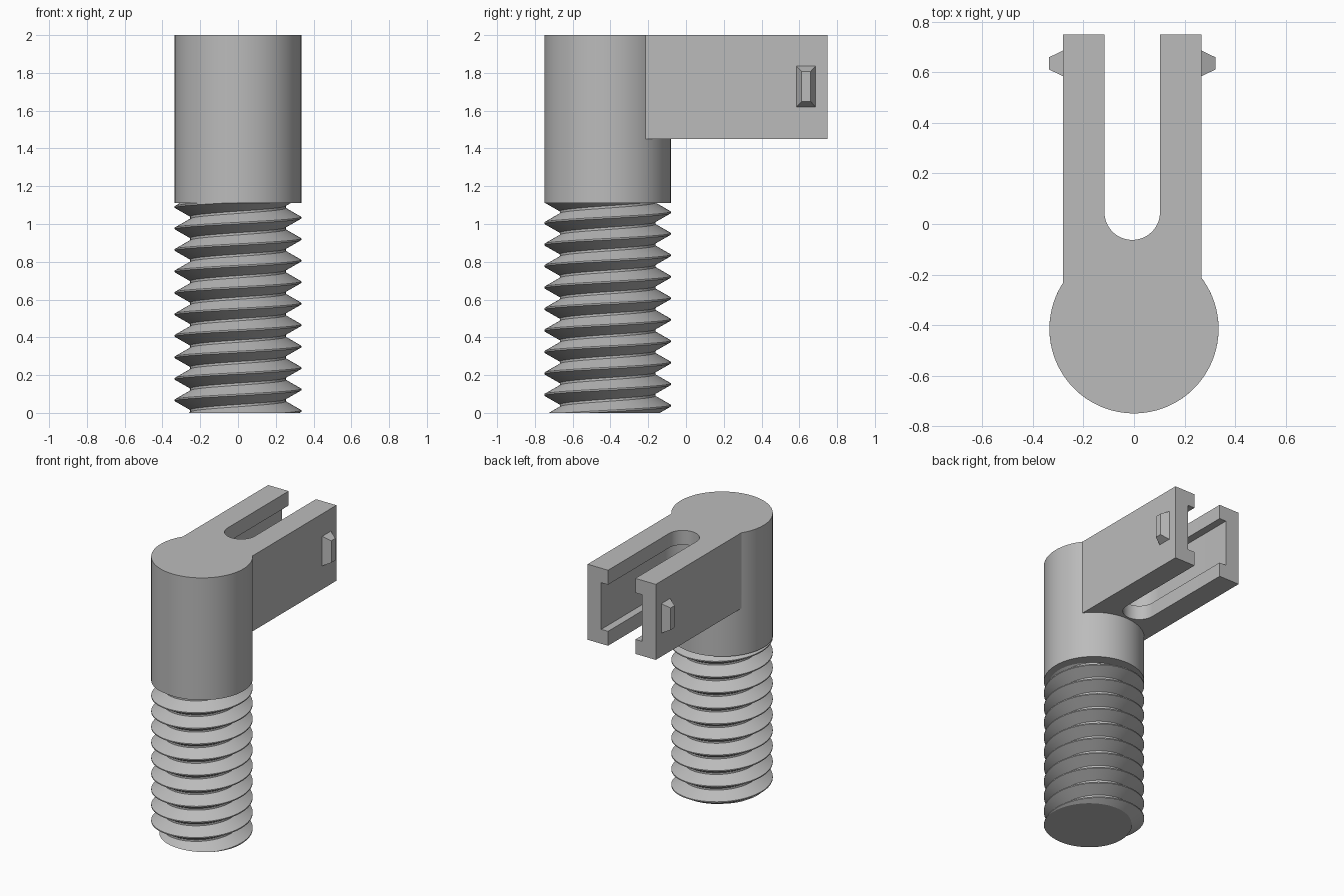
import bpy, bmesh, math
from mathutils import Vector

cube = bpy.data.objects.get("Cube")
if cube:
    bpy.data.objects.remove(cube, do_unlink=True)

grey = bpy.data.materials.new("plain grey")
grey.use_nodes = True
grey.diffuse_color = (0.5, 0.5, 0.5, 1)
grey.node_tree.nodes["Principled BSDF"].inputs["Base Color"].default_value = (0.5, 0.5, 0.5, 1)

AXIS_Y, RADIUS, HEAD_Z = -0.415, 0.335, 1.11
ARM_X, ARM_HALF, ARM_Z, ARM_END = -0.007, 0.275, 1.45, 0.75
SLOT_Y = 0.047


def finish(name, bm):
    bmesh.ops.recalc_face_normals(bm, faces=bm.faces)
    mesh = bpy.data.meshes.new(name)
    bm.to_mesh(mesh)
    bm.free()
    obj = bpy.data.objects.new(name, mesh)
    bpy.context.collection.objects.link(obj)
    mesh.materials.append(grey)
    return obj


def activate(obj):
    bpy.ops.object.select_all(action='DESELECT')
    obj.select_set(True)
    bpy.context.view_layer.objects.active = obj


def prism(name, outline, z0, z1):
    bm = bmesh.new()
    face = bm.faces.new([bm.verts.new((x, y, z0)) for x, y in outline])
    top = bmesh.ops.extrude_face_region(bm, geom=[face])["geom"]
    verts = [v for v in top if isinstance(v, bmesh.types.BMVert)]
    bmesh.ops.translate(bm, verts=verts, vec=(0, 0, z1 - z0))
    return finish(name, bm)


def arc(cx, cy, r, start, end, n):
    angles = [start + (end - start) * i / n for i in range(n + 1)]
    return [(cx + r * math.cos(a), cy + r * math.sin(a)) for a in angles]


def slot(name, r, z0, z1):
    outline = arc(ARM_X, SLOT_Y, r, math.pi, 2 * math.pi, 32)
    return prism(name, outline + [(ARM_X + r, 1), (ARM_X - r, 1)], z0, z1)


def combine(obj, other, operation):
    other.hide_render = True
    mod = obj.modifiers.new(operation.lower(), 'BOOLEAN')
    mod.operation, mod.object, mod.solver = operation, other, 'EXACT'
    activate(obj)
    bpy.ops.object.modifier_apply(modifier=mod.name)
    bpy.data.objects.remove(other, do_unlink=True)


# Round head joined to the forked arm
head = prism("head_and_arm", arc(0, AXIS_Y, RADIUS, 0, 2 * math.pi, 96)[:-1], HEAD_Z, 2)
xl, xr = ARM_X - ARM_HALF, ARM_X + ARM_HALF
arm = prism("arm", [(xl, AXIS_Y), (xr, AXIS_Y), (xr, ARM_END), (xl, ARM_END)], ARM_Z, 2)
combine(head, arm, 'UNION')

# Open slot and the wider channel between its lips
combine(head, slot("slot_cutter", 0.11, 1.3, 2.2), 'DIFFERENCE')
combine(head, slot("channel_cutter", 0.165, 1.555, 1.895), 'DIFFERENCE')
activate(head)
bpy.ops.object.shade_smooth_by_angle(angle=math.radians(25))

# Tapered catches on the outer sides of the fork
for side, name in ((1, "left_catch"), (-1, "right_catch")):
    bm = bmesh.new()
    bmesh.ops.create_cube(bm, size=1)
    for v in bm.verts:
        outer = v.co.x > 0
        v.co = Vector((ARM_X + side * (ARM_HALF + (0.055 if outer else -0.01)),
                       0.636 + v.co.y * (0.048 if outer else 0.11),
                       1.728 + v.co.z * (0.16 if outer else 0.225)))
    finish(name, bm)

# Helical screw thread, trimmed flat at both ends
PITCH, ROOT, STEPS = 0.1137, 0.253, 72
tooth = [(RADIUS, -0.004), (RADIUS, 0.004), (ROOT, 0.051), (ROOT, 0.063), (RADIUS, PITCH - 0.004)]
bm = bmesh.new()
previous = None
for i in range(-3 * STEPS, 12 * STEPS + 1):
    a = 2 * math.pi * i / STEPS
    row = [bm.verts.new((r * math.cos(a), AXIS_Y + r * math.sin(a), 0.01 + PITCH * i / STEPS + dz))
           for r, dz in tooth]
    if previous:
        for k in range(len(tooth) - 1):
            bm.faces.new((previous[k], row[k], row[k + 1], previous[k + 1]))
    previous = row
bmesh.ops.remove_doubles(bm, verts=bm.verts, dist=0.0005)
for z, sign in ((0, -1), (HEAD_Z, 1)):
    geom = bm.verts[:] + bm.edges[:] + bm.faces[:]
    bmesh.ops.bisect_plane(bm, geom=geom, plane_co=(0, 0, z), plane_no=(0, 0, sign), clear_outer=True)
bmesh.ops.holes_fill(bm, edges=[e for e in bm.edges if e.is_boundary], sides=0)
thread = finish("screw_thread", bm)
activate(thread)
bpy.ops.object.shade_smooth_by_angle(angle=math.radians(25))
